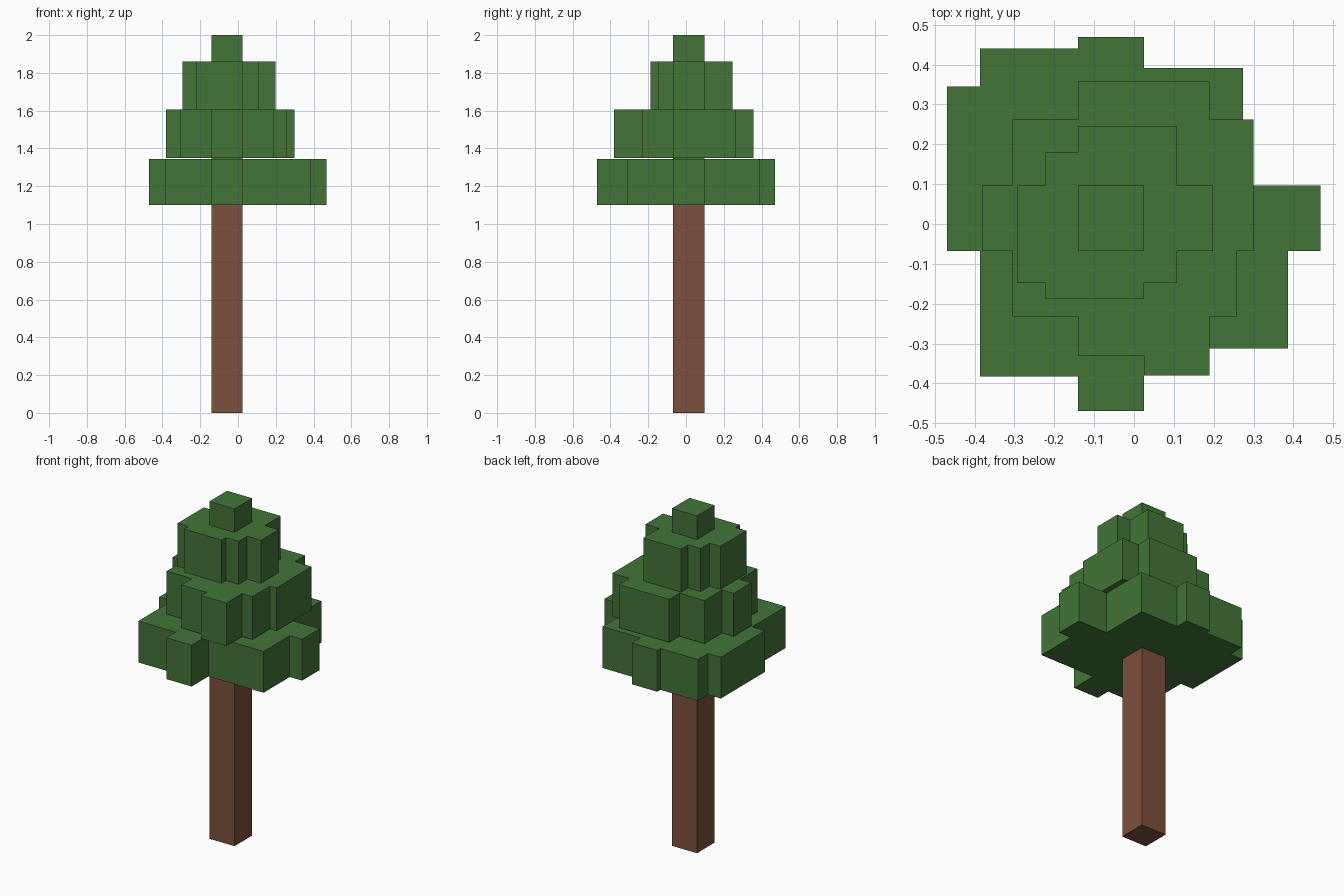
import bpy, bmesh

if "Cube" in bpy.data.objects:
    bpy.data.objects.remove(bpy.data.objects["Cube"])


def material(name, rgb):
    mat = bpy.data.materials.new(name)
    mat.diffuse_color = (*rgb, 1)
    mat.use_nodes = True
    mat.node_tree.nodes["Principled BSDF"].inputs["Base Color"].default_value = mat.diffuse_color
    return mat


LEAF = material("leaf_green", (0.056, 0.178, 0.040))
BARK = material("bark_brown", (0.205, 0.080, 0.045))


def stepped_prism(name, steps, z0, z1, mat):
    """Extrude a right-angled outline: from each (x, y) go sideways to the next x, then to the next y."""
    outline = []
    for i, (x, y) in enumerate(steps):
        outline += [(x, y), (steps[(i + 1) % len(steps)][0], y)]
    bm = bmesh.new()
    face = bm.faces.new([bm.verts.new((x, y, z0)) for x, y in outline])
    ext = bmesh.ops.extrude_face_region(bm, geom=[face], use_keep_orig=True)
    top = [g for g in ext["geom"] if isinstance(g, bmesh.types.BMVert)]
    bmesh.ops.translate(bm, verts=top, vec=(0, 0, z1 - z0))
    bmesh.ops.recalc_face_normals(bm, faces=bm.faces)
    mesh = bpy.data.meshes.new(name)
    bm.to_mesh(mesh)
    bm.free()
    mesh.materials.append(mat)
    obj = bpy.data.objects.new(name, mesh)
    bpy.context.collection.objects.link(obj)
    return obj


# Trunk and the tip of the crown share one square section
SQUARE = [(-0.14, 0.097), (0.025, -0.068)]
stepped_prism("trunk", SQUARE, 0, 1.10, BARK)
stepped_prism("crown_tip", SQUARE, 1.2, 2.0, LEAF)

# Foliage tiers with irregular stepped outlines
stepped_prism("lower_foliage", [
    (-0.47, 0.345), (-0.386, 0.44), (-0.14, 0.47), (0.025, 0.391), (0.274, 0.097),
    (0.468, -0.068), (0.387, -0.313), (0.025, -0.47), (-0.14, -0.383), (-0.386, -0.068),
], 1.10, 1.345, LEAF)
stepped_prism("middle_foliage", [
    (-0.381, 0.097), (-0.305, 0.262), (-0.14, 0.358), (0.19, 0.262), (0.30, -0.068),
    (0.257, -0.232), (0.19, -0.38), (0.025, -0.33), (-0.14, -0.232), (-0.305, -0.068),
], 1.35, 1.605, LEAF)
stepped_prism("upper_foliage", [
    (-0.293, 0.097), (-0.222, 0.18), (-0.14, 0.246), (0.108, 0.097),
    (0.198, -0.068), (0.108, -0.148), (0.025, -0.188), (-0.222, -0.148),
], 1.605, 1.86, LEAF)
